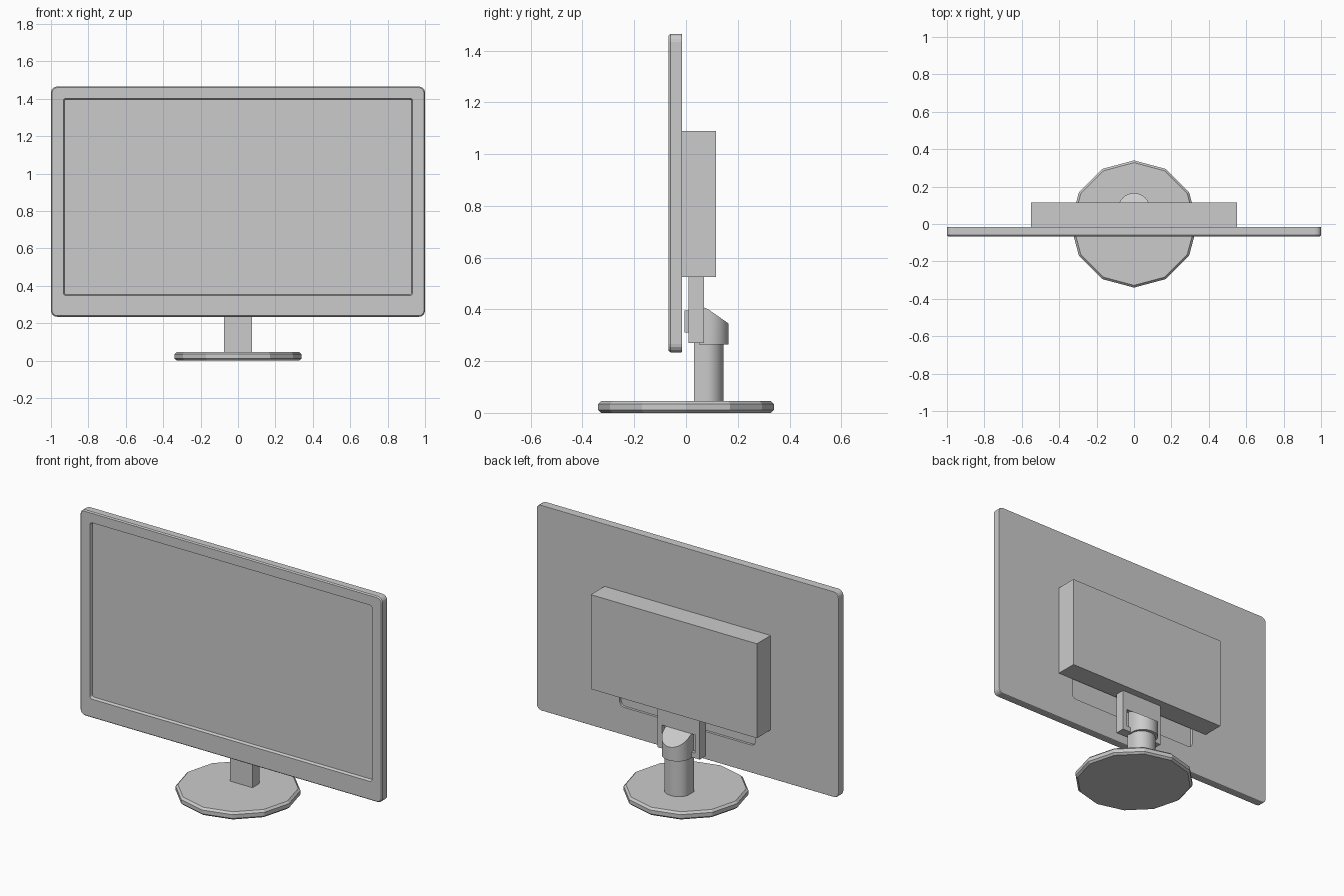
import bpy, bmesh, math

if "Cube" in bpy.data.objects:
    bpy.data.objects.remove(bpy.data.objects["Cube"])

grey = bpy.data.materials.new("plain grey")
grey.diffuse_color = (0.6, 0.6, 0.6, 1)
grey.use_nodes = True
grey.node_tree.nodes["Principled BSDF"].inputs["Base Color"].default_value = grey.diffuse_color


def loft(name, rings, smooth=False):
    """Join equal-length rings of points into a closed solid."""
    bm = bmesh.new()
    vr = [[bm.verts.new(p) for p in r] for r in rings]
    n = len(vr[0])
    for a, b in zip(vr, vr[1:]):
        for i in range(n):
            j = (i + 1) % n
            bm.faces.new((a[i], a[j], b[j], b[i]))
    bm.faces.new(vr[0])
    bm.faces.new(vr[-1])
    bmesh.ops.recalc_face_normals(bm, faces=bm.faces)
    me = bpy.data.meshes.new(name)
    bm.to_mesh(me)
    bm.free()
    me.materials.append(grey)
    ob = bpy.data.objects.new(name, me)
    bpy.context.collection.objects.link(ob)
    if smooth:
        bpy.ops.object.select_all(action='DESELECT')
        ob.select_set(True)
        bpy.context.view_layer.objects.active = ob
        bpy.ops.object.shade_smooth_by_angle(angle=math.radians(30))
    return ob


def round_rect(hx, z0, z1, r, y, seg=4):
    """Rounded rectangle ring in the xz plane at depth y."""
    pts = []
    corners = ((hx - r, z1 - r), (r - hx, z1 - r), (r - hx, z0 + r), (hx - r, z0 + r))
    for k, (cx, cz) in enumerate(corners):
        for i in range(seg + 1):
            a = math.pi / 2 * (k + i / seg)
            pts.append((cx + r * math.cos(a), y, cz + r * math.sin(a)))
    return pts


def rect(hx, z0, z1, y):
    return [(hx, y, z1), (-hx, y, z1), (-hx, y, z0), (hx, y, z0)]


def d_ring(r, front, centre, depth, zfun, seg=20):
    """Flat front, rounded back, in the xy plane; height given by zfun(y)."""
    pts = [(r, front), (r, (front + centre) / 2)]
    pts += [(r * math.cos(math.pi * i / seg), centre + depth * math.sin(math.pi * i / seg))
            for i in range(seg + 1)]
    pts += [(-r, (front + centre) / 2), (-r, front)]
    return [(x, y, zfun(y)) for x, y in pts]


# display panel: recessed slot at the back, chamfered rim, sunken screen
loft("display_panel", [
    round_rect(0.45, 0.40, 0.62, 0.03, -0.030),
    round_rect(0.45, 0.40, 0.62, 0.03, -0.015),
    round_rect(0.998, 0.236, 1.463, 0.03, -0.015),
    round_rect(1.0, 0.234, 1.465, 0.032, -0.018),
    round_rect(1.0, 0.234, 1.465, 0.032, -0.060),
    round_rect(0.994, 0.240, 1.459, 0.027, -0.067),
    round_rect(0.934, 0.347, 1.402, 0.015, -0.067),
    round_rect(0.928, 0.353, 1.396, 0.012, -0.050),
])

# rear electronics housing
loft("rear_housing", [rect(0.55, 0.525, 1.09, -0.016), rect(0.55, 0.525, 1.09, 0.115)])

# mounting bracket with a sunken window, and the hinge block through it
loft("mounting_bracket", [
    rect(0.14, 0.27, 0.53, 0.01), rect(0.14, 0.27, 0.53, 0.07),
    rect(0.11, 0.30, 0.41, 0.07), rect(0.11, 0.30, 0.41, 0.045)])
loft("hinge_block", [rect(0.10, 0.31, 0.395, -0.005), rect(0.10, 0.31, 0.395, 0.03)])

# neck column and its slanted cap
loft("neck_column", [d_ring(0.075, 0.03, 0.08, 0.065, lambda y: 0.04),
                     d_ring(0.075, 0.03, 0.08, 0.065, lambda y: 0.28)], True)
loft("neck_cap", [d_ring(0.084, 0.05, 0.085, 0.08, lambda y: 0.265),
                  d_ring(0.084, 0.05, 0.085, 0.08,
                         lambda y: min(0.408, 0.408 - (y - 0.075) * 0.7))], True)


# twelve-sided base with chamfered rims
def base_ring(r, z):
    return [(r * math.sin(math.pi * i / 6), r * math.cos(math.pi * i / 6), z) for i in range(12)]


loft("base", [base_ring(0.328, 0.0), base_ring(0.34, 0.011),
              base_ring(0.34, 0.034), base_ring(0.328, 0.046)])
